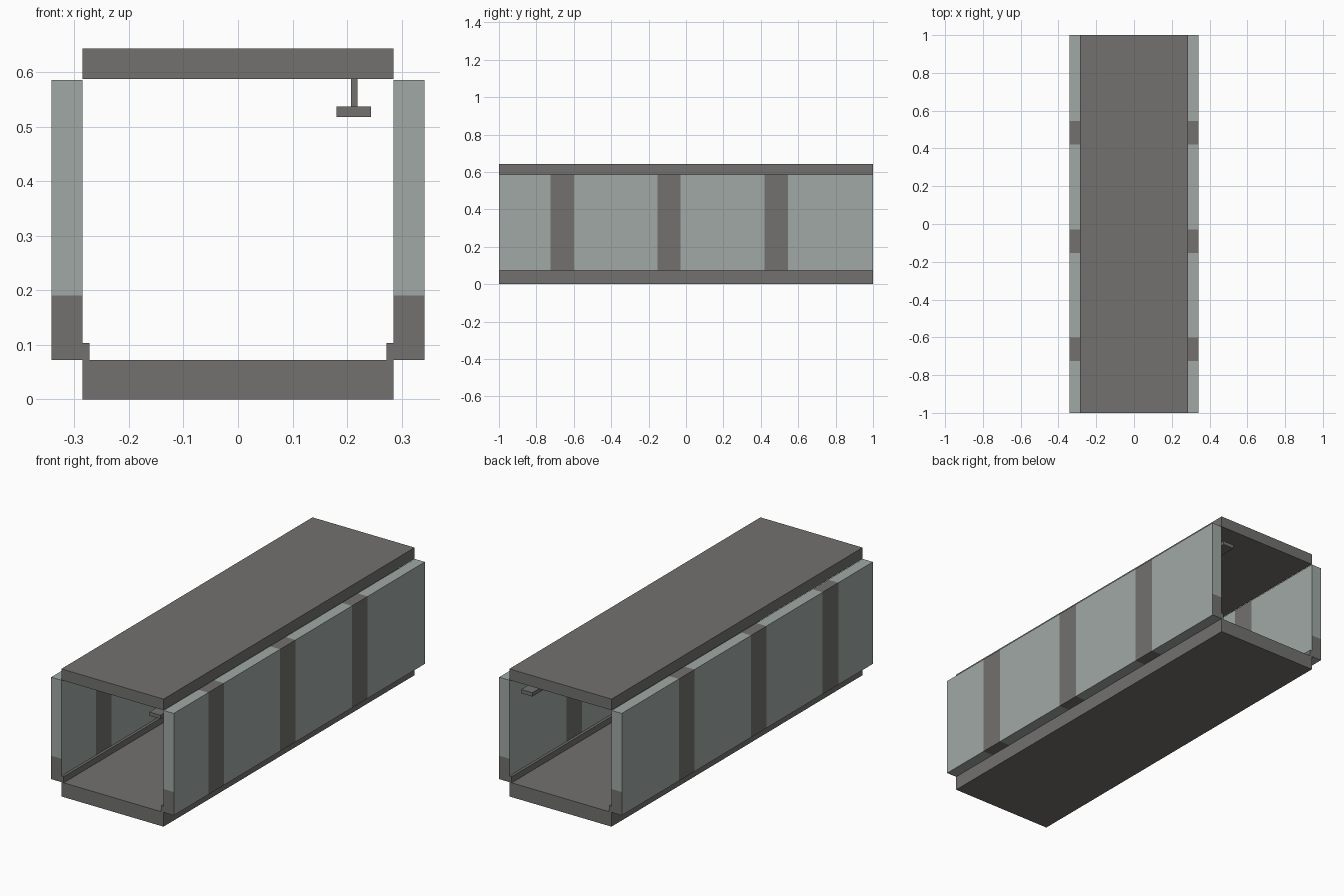
import bpy, bmesh
from mathutils import Vector

if "Cube" in bpy.data.objects:
    bpy.data.objects.remove(bpy.data.objects["Cube"])


def material(name, rgb):
    m = bpy.data.materials.new(name)
    m.diffuse_color = (*rgb, 1)
    m.use_nodes = True
    m.node_tree.nodes["Principled BSDF"].inputs["Base Color"].default_value = m.diffuse_color
    return m


DARK = material("dark grey concrete", (0.168, 0.166, 0.158))
LIGHT = material("pale grey panel", (0.355, 0.395, 0.378))
BANDS = [(-0.725, -0.60), (-0.153, -0.03), (0.42, 0.545)]
PANEL_SPLIT = 0.19


def box(name, x, y, z, mats=(DARK,), cuts=(), rule=None):
    """Box from ranges, optionally sliced by planes and coloured by a rule."""
    bm = bmesh.new()
    bmesh.ops.create_cube(bm, size=1)
    for v in bm.verts:
        v.co = Vector([r[0] if c < 0 else r[1] for c, r in zip(v.co, (x, y, z))])
    for co, no in cuts:
        bmesh.ops.bisect_plane(bm, geom=bm.verts[:] + bm.edges[:] + bm.faces[:],
                               plane_co=co, plane_no=no)
    bm.normal_update()
    if rule:
        for f in bm.faces:
            f.material_index = rule(f)
    me = bpy.data.meshes.new(name)
    bm.to_mesh(me)
    bm.free()
    for m in mats:
        me.materials.append(m)
    ob = bpy.data.objects.new(name, me)
    bpy.context.collection.objects.link(ob)
    return ob


def wall_colour(f):
    c = f.calc_center_median()
    if abs(f.normal.y) > 0.5:                       # wall ends: dark skirting
        return 0 if c.z < PANEL_SPLIT else 1
    return 0 if any(a < c.y < b for a, b in BANDS) else 1


# floor and ceiling slabs
box("floor_slab", (-0.285, 0.285), (-1, 1), (0, 0.072))
box("ceiling_slab", (-0.285, 0.285), (-1, 1), (0.587, 0.643))

# side walls with dark vertical bands, and kerbs along their feet
wall_cuts = [((0, y, 0), (0, 1, 0)) for band in BANDS for y in band]
wall_cuts.append(((0, 0, PANEL_SPLIT), (0, 0, 1)))
for side, s in (("left", -1), ("right", 1)):
    box(side + "_wall", sorted((s * 0.285, s * 0.342)), (-1, 1), (0.072, 0.586),
        (DARK, LIGHT), wall_cuts, wall_colour)
    box(side + "_kerb", sorted((s * 0.272, s * 0.285)), (-1, 1), (0.072, 0.103))

# hanging tray under the ceiling with its hangers
box("ceiling_tray", (0.181, 0.244), (-0.965, 0.965), (0.518, 0.537))
for i, y in enumerate((-0.858, -0.286, 0.286, 0.858)):
    box(f"tray_hanger_{i + 1}", (0.207, 0.219), (y - 0.02, y + 0.02), (0.537, 0.587))
